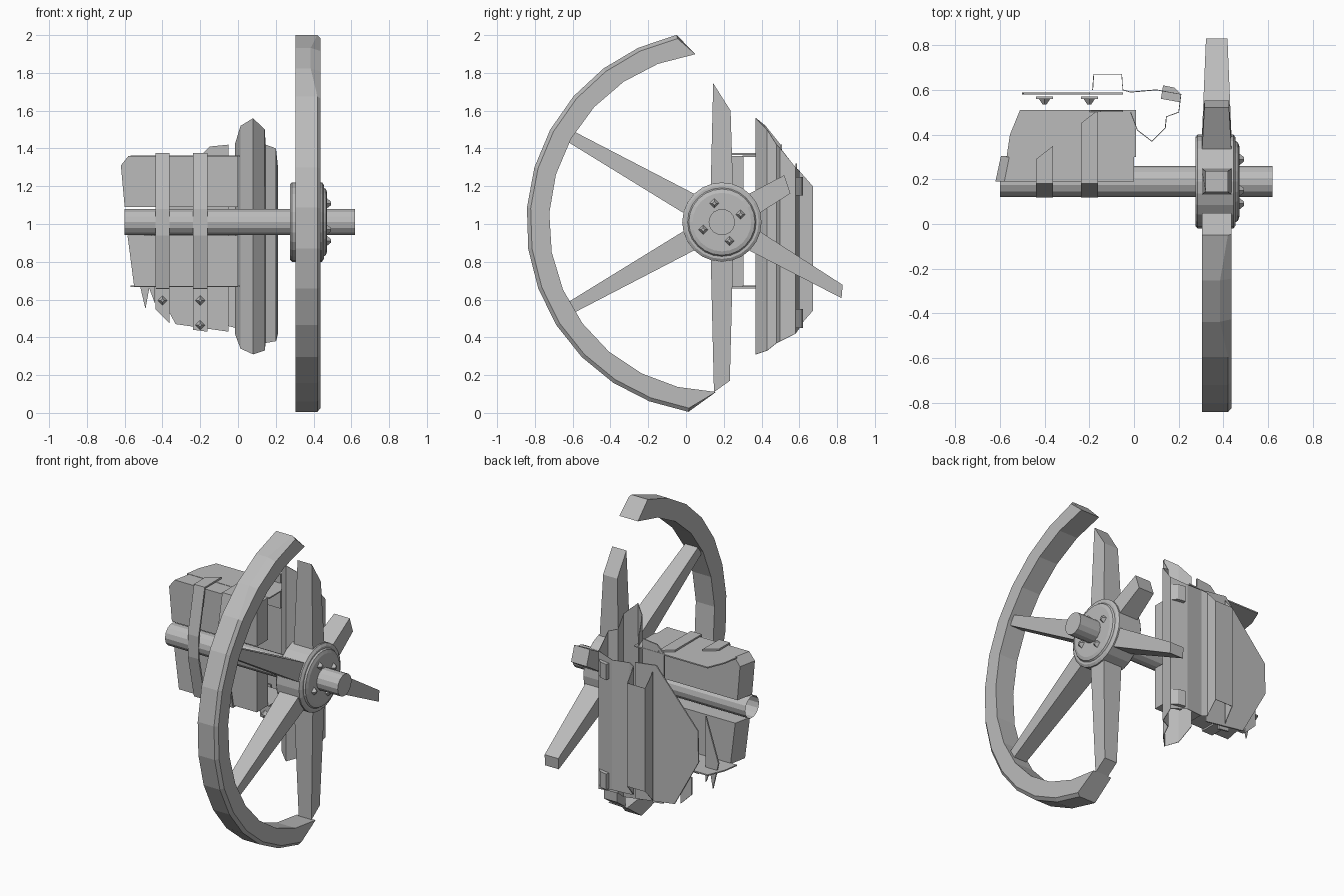
import bpy, bmesh, math
from mathutils import Vector

cube = bpy.data.objects.get("Cube")
if cube:
    bpy.data.objects.remove(cube, do_unlink=True)

grey = bpy.data.materials.new("plain grey")
grey.use_nodes = True
grey.diffuse_color = (0.5, 0.5, 0.5, 1)
grey.node_tree.nodes["Principled BSDF"].inputs["Base Color"].default_value = (0.5, 0.5, 0.5, 1)

CY, CZ = 0.19, 1.01   # axle centre line
WX = 0.37             # middle of the wheel


def add(name, verts, faces, thickness=0):
    mesh = bpy.data.meshes.new(name)
    mesh.from_pydata([tuple(v) for v in verts], [], faces)
    bm = bmesh.new()
    bm.from_mesh(mesh)
    bmesh.ops.recalc_face_normals(bm, faces=bm.faces)
    bm.to_mesh(mesh)
    bm.free()
    mesh.materials.append(grey)
    ob = bpy.data.objects.new(name, mesh)
    bpy.context.collection.objects.link(ob)
    if thickness:
        mod = ob.modifiers.new("thickness", "SOLIDIFY")
        mod.thickness = thickness
        mod.offset = 0
    return ob


def loft(name, rings, cap_start=True, cap_end=True):
    """Skin a list of equally long closed rings."""
    n = len(rings[0])
    verts = [v for ring in rings for v in ring]
    faces = []
    for i in range(len(rings) - 1):
        for j in range(n):
            k = (j + 1) % n
            faces.append((i * n + j, i * n + k, (i + 1) * n + k, (i + 1) * n + j))
    if cap_start:
        faces.append(tuple(range(n)))
    if cap_end:
        faces.append(tuple(range(len(verts) - n, len(verts))))
    return add(name, verts, faces)


def lathe(name, profile, sides, **caps):
    """Turn (x, radius) points around the axle line."""
    rings = []
    for x, r in profile:
        rings.append([(x, CY + r * math.cos(math.tau * j / sides),
                       CZ + r * math.sin(math.tau * j / sides)) for j in range(sides)])
    return loft(name, rings, **caps)


def slab(name, outline, axis, lo, hi):
    """Extrude a flat outline along y or z."""
    place = (lambda p, d: (p[0], d, p[1])) if axis == "y" else (lambda p, d: (p[0], p[1], d))
    return loft(name, [[place(p, d) for p in outline] for d in (lo, hi)])


def wheel_point(x, r, angle, side=0):
    c, s = math.cos(angle), math.sin(angle)
    return (x, CY + r * c - side * s, CZ + r * s + side * c)


# Broken wheel rim, with slanting ends, a worn edge and a chip near the top
rings = []
STEPS = 13
for i in range(STEPS + 1):
    t = i / STEPS
    outer = math.radians(103.6 + t * (260 - 103.6))
    inner = math.radians(99 + t * (268 - 99))
    swell = 0.015 * math.sin(math.pi * t)
    ro, ri = 1.02 + swell, 0.9 + swell
    edge = 0.385 if i in (1, 2) else 0.42
    rings.append([wheel_point(0.305, ro, outer), wheel_point(edge, ro, outer),
                  wheel_point(0.437, ro - 0.02, outer),
                  wheel_point(0.437, ri, inner), wheel_point(0.305, ri, inner)])
loft("wheel_rim", rings)

# Spokes: angle, length on each side, half width at the tip, half depth at the tip
spokes = [(150.5, 0.92, 0.92, 0.032, 0.045), (209.5, 0.92, 0.92, 0.032, 0.045),
          (270, 0.84, 0.9, 0.042, 0.045), (90, 0.735, 0.59, 0.046, 0.05),
          (-30, 0.72, 0.75, 0.032, 0.048), (30, 0.41, 0.39, 0.05, 0.055)]
for number, (angle, long_a, long_b, w, d) in enumerate(spokes, 1):
    a = math.radians(angle)
    rings = []
    for ra, rb, hw, hd in ((0.15, 0.15, 0.06, 0.068), (long_a, long_b, w, d)):
        rings.append([wheel_point(WX - hd, ra, a, hw), wheel_point(WX + hd, ra, a, hw),
                      wheel_point(WX + hd, rb, a, -hw), wheel_point(WX - hd, rb, a, -hw)])
    loft(f"spoke_{number}", rings)

# Hub, its cover and the axle
lathe("hub", [(0.275, 0.2), (0.285, 0.21), (0.445, 0.21), (0.455, 0.195)], 24)
lathe("hub_cover", [(0.45, 0.185), (0.465, 0.175), (0.472, 0.155)], 24)
lathe("axle", [(-0.6, 0.07), (0.62, 0.07)], 14, cap_start=False)


def stud(name, centre, normal, size, height):
    """Small blunt pyramid nail."""
    normal = Vector(normal)
    u = normal.orthogonal().normalized()
    v = normal.cross(u)
    rings = []
    for s, h in ((size, 0), (size * 0.35, height)):
        rings.append([Vector(centre) + normal * h + (u * p + v * q) * s
                      for p, q in ((1, 1), (-1, 1), (-1, -1), (1, -1))])
    loft(name, rings)


for i in range(4):
    p = wheel_point(0.468, 0.107, math.radians(22 + 90 * i))
    stud(f"hub_bolt_{i + 1}", p, (1, 0, 0), 0.02, 0.024)

# Beams above and below the axle, their outer ends cut back towards the rear
for name, outline in (
        ("upper_beam", [(-0.62, 1.31), (-0.58, 1.36), (0, 1.36), (0, 1.09), (-0.6, 1.09)]),
        ("lower_beam", [(-0.585, 0.94), (0, 0.94), (0, 0.67), (-0.55, 0.67)])):
    loft(name, [[(x, 0.19, z) for x, z in outline],
                [(x * 0.96, 0.305, z) for x, z in outline]])

# Thin boards joining the beams to the back
board = [(-0.57, 0.3), (-0.555, 0.4), (-0.51, 0.51), (0.01, 0.51), (0.01, 0.3)]
slab("top_board", board, "z", 1.354, 1.362)
slab("bottom_board", board, "z", 0.667, 0.675)


def strap(name, x, path, torn=0.0):
    """Thin metal band along a (y, z) path, torn at its last end."""
    verts, faces = [], []
    for i, (y, z) in enumerate(path):
        cut = torn if i == len(path) - 1 else 0
        verts += [(x - 0.038, y - cut, z), (x + 0.038, y, z)]
        if i:
            faces.append((2 * i - 2, 2 * i - 1, 2 * i + 1, 2 * i))
    add(name, verts, faces, 0.012)


# Iron straps wrapped around beams and axle
for name, x, end in (("left_strap", -0.2, 0.51), ("right_strap", -0.4, 0.35)):
    strap(name, x, [(0.5, 0.663), (0.185, 0.663), (0.125, 0.94), (0.125, 1.08),
                    (0.185, 1.37), (end, 1.37)], 0.06)

# Torn strap tails on the back wall
slab("left_strap_tail", [(-0.238, 0.66), (-0.162, 0.66), (-0.162, 0.43), (-0.238, 0.44)],
     "y", 0.56, 0.57)
slab("right_strap_tail", [(-0.438, 0.66), (-0.362, 0.66), (-0.362, 0.475), (-0.438, 0.55)],
     "y", 0.56, 0.57)
for i, (x, z) in enumerate([(-0.4, 0.595), (-0.2, 0.595), (-0.2, 0.465)]):
    stud(f"strap_nail_{i + 1}", (x, 0.56, z), (0, -1, 0), 0.018, 0.025)


def folded_wall(name, points):
    """Upright folded sheet through points of x, y, top and bottom."""
    verts, faces = [], []
    for i, (x, y, top, bottom) in enumerate(points):
        verts += [(x, y, bottom), (x, y, top)]
        if i:
            faces.append((2 * i - 2, 2 * i, 2 * i + 1, 2 * i - 1))
    add(name, verts, faces, 0.004)


# Folded boards of the back wall, ending in a raised rib
folded_wall("back_wall", [
    (-0.015, 0.5, 1.42, 0.42), (0.015, 0.42, 1.52, 0.34), (0.08, 0.37, 1.56, 0.31),
    (0.14, 0.43, 1.5, 0.33), (0.145, 0.48, 1.42, 0.37), (0.2, 0.5, 1.4, 0.38),
    (0.21, 0.58, 1.3, 0.42), (0.1, 0.6, 1.28, 0.45), (-0.015, 0.59, 1.29, 0.45),
    (-0.05, 0.6, 1.28, 0.46), (-0.055, 0.67, 1.2, 0.54), (-0.18, 0.67, 1.2, 0.54),
    (-0.185, 0.6, 1.28, 0.46)])

# Pointed back panel behind the straps
slab("back_panel", [(-0.05, 1.3), (-0.2, 1.32), (-0.495, 0.98), (-0.5, 0.78),
                    (-0.33, 0.47), (-0.05, 0.43)], "y", 0.58, 0.588)

# Loose splinters
slab("splinter", [(-0.53, 0.72), (-0.49, 0.55), (-0.47, 0.66), (-0.44, 0.58), (-0.44, 1.0)],
     "y", 0.42, 0.43)
slab("upper_flap", [(-0.2, 1.36), (-0.15, 1.41), (-0.05, 1.42), (-0.05, 1.2), (-0.2, 1.2)],
     "y", 0.5, 0.508)
for name, z in (("upper_bracket", 1.2), ("lower_bracket", 0.5)):
    slab(name, [(0.12, 0.56), (0.13, 0.62), (0.18, 0.61), (0.21, 0.58), (0.205, 0.545)],
         "z", z - 0.05, z + 0.05)
